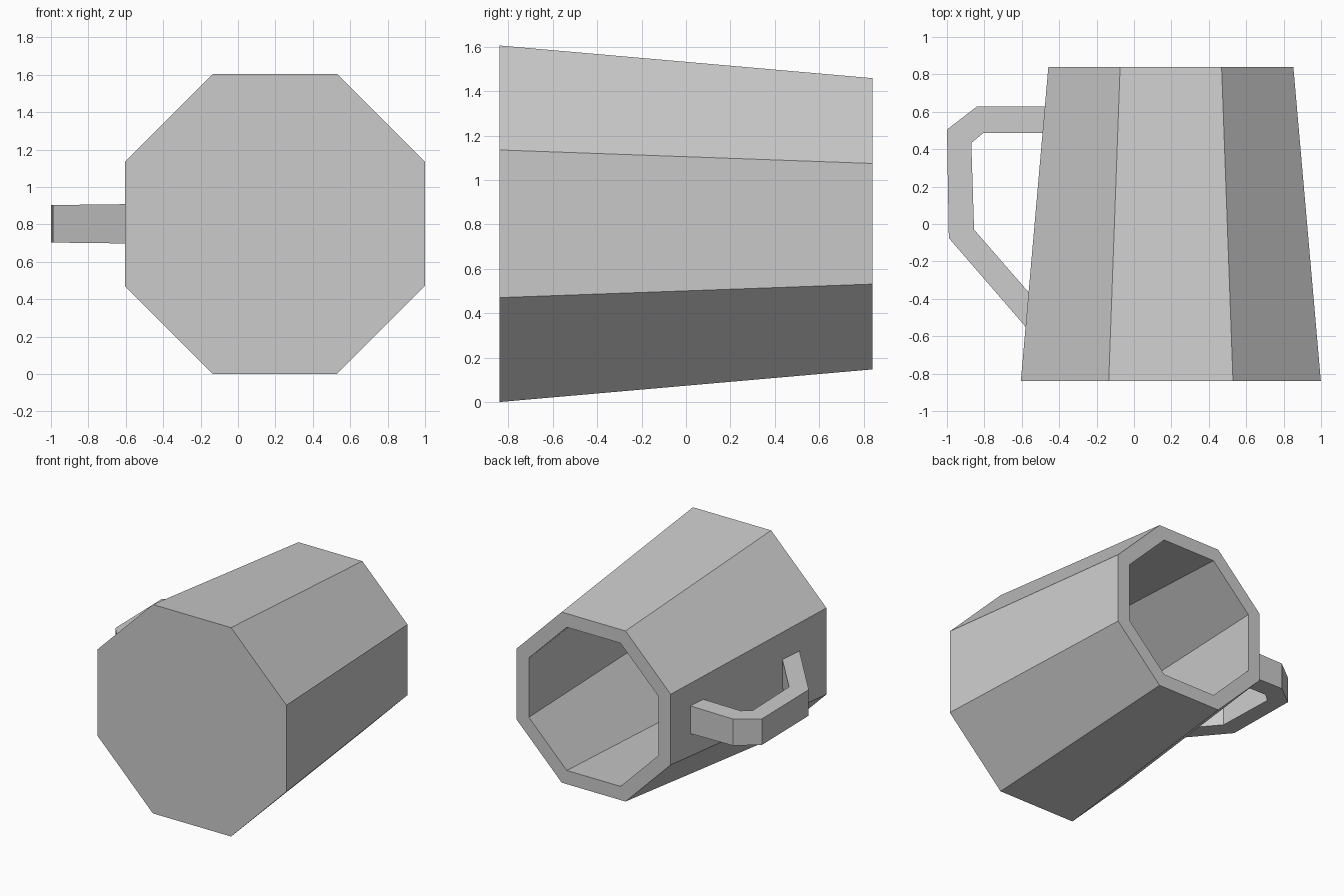
import bpy, bmesh, math

cube = bpy.data.objects.get("Cube")
if cube:
    bpy.data.objects.remove(cube, do_unlink=True)

SIDES = 8
AXIS_X, AXIS_Z = 0.197, 0.803

clay = bpy.data.materials.new("plain_grey")
clay.use_nodes = True
GREY = (0.6, 0.6, 0.6, 1)
clay.diffuse_color = GREY
clay.node_tree.nodes["Principled BSDF"].inputs["Base Color"].default_value = GREY


def finish(bm, name):
    """Turn a bmesh into a flat-shaded object."""
    bmesh.ops.recalc_face_normals(bm, faces=bm.faces)
    mesh = bpy.data.meshes.new(name)
    bm.to_mesh(mesh)
    bm.free()
    mesh.materials.append(clay)
    obj = bpy.data.objects.new(name, mesh)
    bpy.context.collection.objects.link(obj)
    return obj


def ring(bm, y, apothem):
    """Octagon around the mug axis, with flat sides up, down, left and right."""
    r = apothem / math.cos(math.pi / SIDES)
    angles = [(i + 0.5) * math.tau / SIDES for i in range(SIDES)]
    return [bm.verts.new((AXIS_X + r * math.cos(a), y, AXIS_Z + r * math.sin(a)))
            for a in angles]


def bridge(bm, a, b):
    for i in range(len(a)):
        j = (i + 1) % len(a)
        bm.faces.new((a[i], a[j], b[j], b[i]))


# Hollow tapered cup lying on its side: outer base, rim, inner rim, inner floor
bm = bmesh.new()
profile = [(-0.84, 0.802), (0.84, 0.655), (0.84, 0.55), (-0.72, 0.665)]
rings = [ring(bm, y, a) for y, a in profile]
for a, b in zip(rings, rings[1:]):
    bridge(bm, a, b)
bm.faces.new(rings[0])
bm.faces.new(rings[-1])
finish(bm, "cup")

# Angular handle: paired outer and inner corners, slightly wider at the cup
outer = [(-0.44, 0.628), (-0.84, 0.628), (-1.0, 0.505), (-0.99, -0.075), (-0.54, -0.595)]
inner = [(-0.44, 0.487), (-0.805, 0.487), (-0.87, 0.433), (-0.855, -0.03), (-0.52, -0.415)]


def handle_point(bm, point, side):
    x, y = point
    half = 0.1 + 0.0125 * (x + 1)
    return bm.verts.new((x, y, AXIS_Z + side * half))


bm = bmesh.new()
sections = [[handle_point(bm, p, s) for p, s in ((o, -1), (o, 1), (i, 1), (i, -1))]
            for o, i in zip(outer, inner)]
for a, b in zip(sections, sections[1:]):
    bridge(bm, a, b)
bm.faces.new(sections[0])
bm.faces.new(sections[-1])
finish(bm, "handle")
